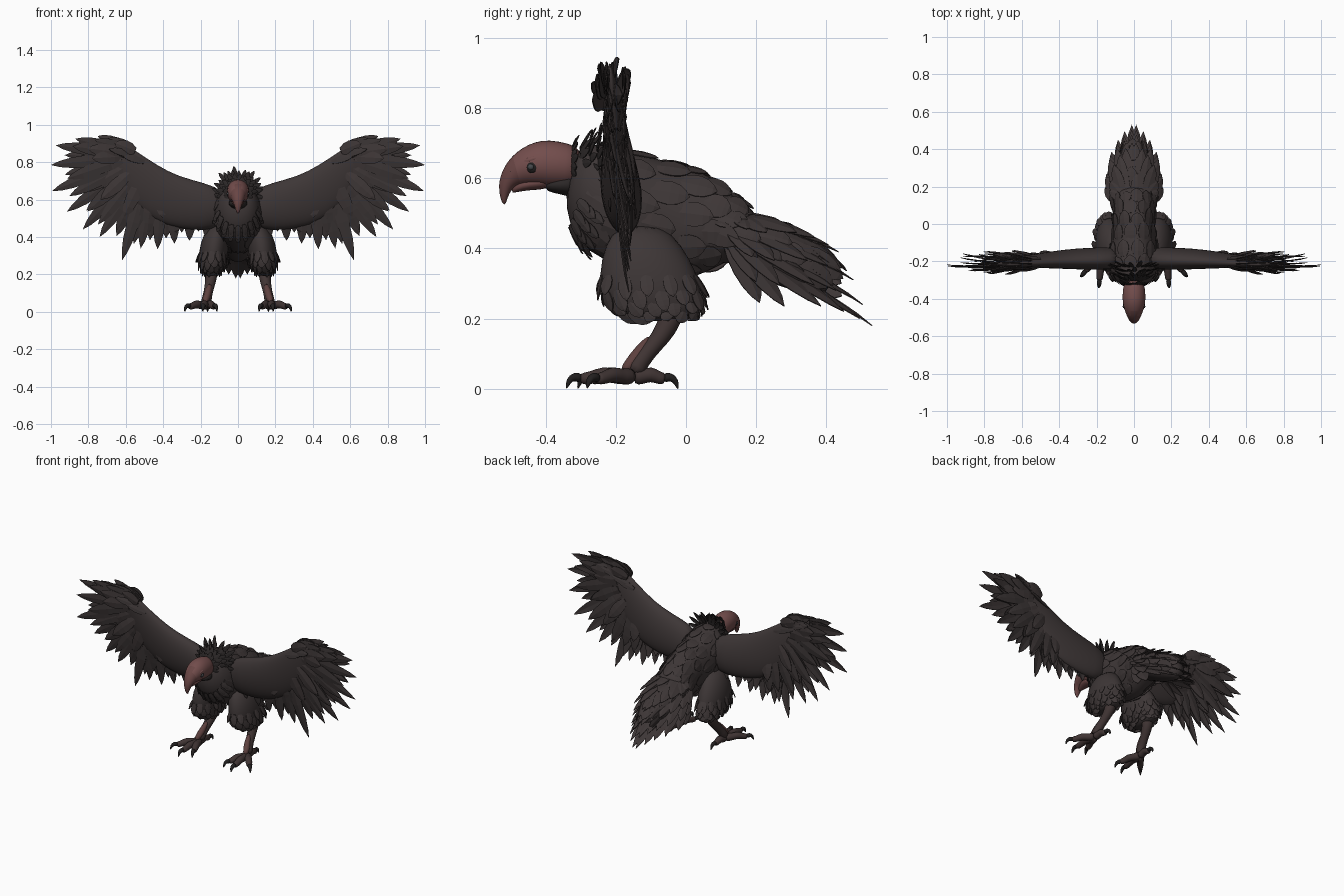
import bpy, bmesh, random
from math import sin, cos, pi, radians
from mathutils import Vector as V

random.seed(4)
default = bpy.data.objects.get("Cube")
if default:
    bpy.data.objects.remove(default)


def material(name, red, green, blue):
    mat = bpy.data.materials.new(name)
    mat.use_nodes = True
    mat.diffuse_color = (red, green, blue, 1)
    shader = next(n for n in mat.node_tree.nodes if n.type == "BSDF_PRINCIPLED")
    shader.inputs["Base Color"].default_value = (red, green, blue, 1)
    shader.inputs["Roughness"].default_value = 0.8
    return mat


plumage = material("charcoal plumage", .047, .037, .037)
flight = material("dark flight feathers", .041, .033, .033)
black = material("black ruff", .024, .02, .02)
skin = material("bare red skin", .17, .074, .072)
beak = material("brown red beak", .14, .06, .058)
shin = material("dull red shin", .11, .052, .049)
scales = material("brown leg scales", .05, .034, .033)
claw = material("black claw", .016, .014, .014)
eye = material("grey eye", .06, .065, .07)


def finish(name, bm, mats, smooth, mirror):
    mesh = bpy.data.meshes.new(name)
    bmesh.ops.recalc_face_normals(bm, faces=bm.faces)
    bm.to_mesh(mesh)
    bm.free()
    for mat in mats:
        mesh.materials.append(mat)
    obj = bpy.data.objects.new(name, mesh)
    bpy.context.collection.objects.link(obj)
    if smooth:
        mesh.shade_smooth()
        obj.modifiers.new("Rounding", "SUBSURF").levels = 1
        obj.modifiers["Rounding"].render_levels = 1
    else:
        solid = obj.modifiers.new("Thickness", "SOLIDIFY")
        solid.thickness, solid.offset = .003, 0
    if mirror:
        obj.modifiers.new("Mirror", "MIRROR")
    return obj


def surface_point(rings, u, angle):
    """Point and outward normal on a lofted skin; a ring is top, bottom, side vector."""
    i = max(0, min(int(u), len(rings) - 2))
    top, bottom, side = (p.lerp(q, u - i) for p, q in zip(rings[i], rings[i + 1]))
    half = (top - bottom) / 2
    offset = half * cos(angle) + side * sin(angle)
    normal = half.normalized() * cos(angle) * side.length + side.normalized() * sin(angle) * half.length
    return (top + bottom) / 2 + offset, normal.normalized()


def loft(name, rings, mats, mirror=False, sides=16, rule=None):
    bm = bmesh.new()
    loops = [[bm.verts.new(surface_point(rings, u, 2 * pi * k / sides)[0]) for k in range(sides)]
             for u in range(len(rings))]
    for a, b in zip(loops, loops[1:]):
        for k in range(sides):
            j = (k + 1) % sides
            bm.faces.new((a[k], a[j], b[j], b[k]))
    bm.faces.new(loops[0])
    bm.faces.new(loops[-1])
    if rule:
        for face in bm.faces:
            face.material_index = rule(face.calc_center_median())
    return finish(name, bm, mats, True, mirror)


def pipe(name, path, radii, mat, sides=10):
    path = [V(p) for p in path]
    rings = []
    for i, (p, r) in enumerate(zip(path, radii)):
        along = path[min(i + 1, len(path) - 1)] - path[max(i - 1, 0)]
        side = along.cross(V((.3, .2, 1))).normalized()
        up = side.cross(along).normalized() * r
        rings.append((p + up, p - up, side * r))
    return loft(name, rings, [mat], True, sides)


def add_feather(bm, base, tip, width, normal):
    """Pointed leaf with a raised quill and a slight curl."""
    along = tip - base
    side = along.cross(normal).normalized()
    up = side.cross(along).normalized()
    previous = None
    for t, w in ((0, .5), (.25, .9), (.5, 1), (.72, .82), (.88, .48)):
        centre = base + along * t + up * along.length * .025 * sin(pi * t)
        row = [bm.verts.new(centre + side * width * w * s + up * width * .12 * (1 - abs(s))) for s in (-1, 0, 1)]
        if previous:
            for k in (0, 1):
                bm.faces.new((previous[k], previous[k + 1], row[k + 1], row[k]))
        previous = row
    end = bm.verts.new(tip)
    for k in (0, 1):
        bm.faces.new((previous[k], previous[k + 1], end))


def feathers(name, specs, mat, mirror=False):
    bm = bmesh.new()
    for spec in specs:
        add_feather(bm, *spec)
    return finish(name, bm, [mat], False, mirror)


def shingles(rings, start, stop, rows, count, spread, reach, width, lift):
    """Overlapping feathers lying along a lofted skin."""
    for r in range(rows):
        u = start + (stop - start) * r / (rows - 1)
        for k in range(count):
            angle = spread * (2 * (k + .5 * (r % 2)) / (count - .5) - 1)
            base, normal = surface_point(rings, u, angle)
            tip, tip_normal = surface_point(rings, u + reach * random.uniform(.75, 1.15), angle)
            yield base - normal * .008, tip + tip_normal * lift, width, normal


def section(top_y, top_z, low_y, low_z, half_width):
    return V((0, top_y, top_z)), V((0, low_y, low_z)), V((half_width, 0, 0))


# Body with flat overlapping feathers
body = [section(*s) for s in (
    (-.31, .69, -.345, .56, .06), (-.26, .70, -.338, .47, .10), (-.18, .69, -.285, .385, .135),
    (-.08, .655, -.16, .33, .125), (0, .637, -.02, .30, .11), (.09, .60, .06, .33, .115),
    (.15, .54, .13, .37, .11), (.22, .49, .2, .40, .07))]
loft("body", body, [plumage], sides=20)
feathers("body_feathers", shingles(body, 1.3, 5.5, 6, 9, radians(150), 1.1, .036, .004), plumage)

# Tail with coverts and long quills
tail = [section(*s) for s in (
    (.05, .57, .02, .39, .10), (.15, .505, .12, .37, .125), (.25, .477, .21, .31, .11),
    (.34, .445, .31, .275, .09), (.43, .355, .41, .25, .05))]
loft("tail", tail, [plumage])
feathers("tail_coverts", shingles(tail, .2, 3.0, 5, 7, radians(115), 1.15, .036, .008), plumage)
quills = []
for x, y, z in ((.012, .53, .18), (.05, .495, .20), (.085, .45, .22),
                (.12, .385, .235), (.14, .28, .235), (.145, .21, .245)):
    outward = V((x * 5, .3, 1))
    quills.append((V((x * .5, .12, .42)), V((x, y, z)), .038, outward))
    quills.append((V((x * .5, .12, .45)), V((x * 1.05, y * .95, z + .06)), .036, outward))
    quills.append((V((x * .5, .12, .48)), V((x * 1.08, y * .9, z + .13)), .036, outward))
    quills.append((V((x * .5, .16, .49)), V((x * .9, y * .82, z + .21)), .034, outward))
feathers("tail_quills", quills, plumage, True)

# Head with hooked beak
head = [section(*s) for s in (
    (-.29, .685, -.31, .57, .05), (-.34, .702, -.35, .575, .06), (-.39, .711, -.38, .572, .063),
    (-.43, .706, -.42, .578, .061), (-.468, .687, -.45, .58, .052), (-.495, .665, -.472, .58, .042),
    (-.518, .635, -.488, .574, .033), (-.533, .597, -.499, .564, .024),
    (-.534, .56, -.508, .545, .015), (-.523, .524, -.514, .524, .005))]
loft("head", head, [skin, beak], rule=lambda c: int(c.y < -.48))
loft("lower_beak", [section(*s) for s in (
    (-.39, .61, -.38, .568, .038), (-.45, .60, -.45, .566, .032),
    (-.482, .59, -.482, .56, .02), (-.497, .575, -.497, .557, .007))], [beak])
loft("throat", [section(*s) for s in (
    (-.30, .62, -.32, .54, .055), (-.36, .61, -.36, .555, .05), (-.41, .59, -.40, .562, .03))], [black])
pipe("eye_socket", ((.037, -.437, .632), (.052, -.439, .632), (.058, -.44, .632)), (.023, .02, .009), claw)
pipe("eye", ((.048, -.441, .632), (.057, -.442, .632), (.061, -.442, .632)), (.011, .010, .003), eye)
pipe("brow", ((.046, -.40, .66), (.049, -.435, .657), (.042, -.465, .645)), (.006, .011, .006), skin)
pipe("nostril", ((.028, -.488, .626), (.033, -.495, .622), (.030, -.503, .617)), (.002, .004, .002), claw)

# Spiky ruff round the neck, swept back and growing towards the shoulders
ruff = []
for row in range(5):
    centre = V((0, -.325 + .024 * row, .635 - .003 * row))
    for k in range(19):
        angle = 2 * pi * (k + .5 * (row % 2)) / 19 + random.uniform(-.06, .06)
        out = V((cos(angle), 0, sin(angle)))
        base = centre + out * (.05 + .005 * row)
        reach = random.uniform(.022, .042) + .012 * row
        tip = base + out * reach + V((0, random.uniform(.01, .035), 0))
        ruff.append((base, tip, .013, V((0, -1, 0))))
feathers("neck_ruff", ruff, black)
chest = ((surface_point(body, 1.1 + .25 * row, pi + .3 * k), surface_point(body, 1.65 + .25 * row, pi + .3 * k))
         for row in range(3) for k in range(-4, 5))
feathers("chest_tufts", [(a, b + n * .01, .016, n) for (a, n), (b, _) in chest], flight)


# Wings: padded arm, then fanned feathers in layers on both faces
def wing_point(x, z, shift=0):
    taper = max(.15, min(1, (z - .25) / .45))
    return V((x, -.215 + .09 * (.9 - z) + shift * taper, z))


arm = [(wing_point(a, b), wing_point(c, d), V((0, t, 0))) for a, b, c, d, t in (
    (.06, .65, .08, .45, .06), (.18, .692, .19, .43, .06), (.32, .727, .30, .44, .056),
    (.43, .785, .42, .47, .046), (.54, .86, .51, .53, .036), (.62, .91, .60, .63, .026),
    (.69, .928, .68, .76, .015), (.74, .93, .73, .87, .006))]
loft("wing_arm", arm, [plumage], True)

tips = [(.75, .94), (.87, .925), (.975, .89), (1, .785), (.995, .645), (.915, .535), (.83, .44),
        (.74, .40), (.62, .275), (.52, .34), (.43, .335), (.34, .365), (.26, .38), (.17, .395)]
roots = [(.55, .86), (.62, .85), (.62, .81), (.58, .74), (.52, .70), (.46, .65), (.34, .62), (.15, .60)]


def along_line(points, fraction):
    t = fraction * (len(points) - 1)
    i = min(int(t), len(points) - 2)
    return V(points[i]).lerp(V(points[i + 1]), t - i)


def fan(count, length, shift, width):
    for i in range(count):
        root, tip = (along_line(line, i / (count - 1)) for line in (roots, tips))
        tip = root.lerp(tip, length * (1 if i % 2 == 0 else random.uniform(.78, .86)))
        wobble = random.uniform(-.04, .04)
        facing = V((0, -1 if shift <= 0 else 1, 0))
        yield wing_point(*root, shift + .006 * (i % 2)), wing_point(*tip, shift + wobble), width, facing


feathers("wing_flight_feathers", fan(2 * len(tips) - 1, 1, 0, .033), flight, True)
for label, side in (("front", -1), ("back", 1)):
    feathers("wing_long_coverts_" + label, fan(15, .78, .014 * side, .036), flight, True)
    feathers("wing_short_coverts_" + label, fan(15, .54, .024 * side, .036), plumage, True)

# Small feathers along the wrist edge
wrist = []
for k in range(5):
    x, z = .50 + .035 * k, .80 + .018 * k
    for shift in (-.022, .022):
        tip = wing_point(x + .12, z + .035, shift * random.uniform(1.2, 2.6))
        wrist.append((wing_point(x, z, shift), tip, .02, V((0, shift, .01))))
feathers("wrist_feathers", wrist, flight, True)

# Thighs, smooth above and ragged below
thigh = [(V((x, front, z)), V((x, back, z)), V((w, 0, 0))) for x, front, back, z, w in (
    (.10, -.19, -.07, .47, .04), (.12, -.235, -.01, .41, .07), (.13, -.25, .035, .33, .08),
    (.135, -.245, .05, .26, .075), (.14, -.20, .045, .215, .055), (.14, -.12, .0, .19, .03))]
loft("thigh", thigh, [plumage], True)
feathers("thigh_feathers", shingles(thigh, 2.1, 3.9, 4, 14, pi, 1.05, .02, .016), plumage, True)

# Legs, toes and claws
pipe("leg", ((.14, -.035, .23), (.145, -.055, .17), (.155, -.09, .125), (.165, -.13, .08), (.172, -.15, .04)),
     (.04, .032, .026, .026, .034), scales)
pipe("shin_skin", ((.150, -.098, .15), (.158, -.128, .11), (.170, -.157, .07), (.176, -.18, .05)),
     (.01, .02, .021, .012), shin)
ankle = V((.172, -.15, .036))
for name, x, y in (("inner", .125, -.275), ("middle", .185, -.305), ("outer", .262, -.255), ("back", .165, -.058)):
    end = V((x, y, .028))
    out = (end - ankle).normalized()
    knuckle = ankle.lerp(end, .55) + V((0, 0, .012))
    pipe(name + "_toe", (ankle, ankle.lerp(end, .3), knuckle, ankle.lerp(end, .8), end),
         (.03, .021, .024, .018, .019), scales)
    pipe(name + "_claw", (end - out * .01, end + out * .014 + V((0, 0, .009)),
                          end + out * .03 - V((0, 0, .003)), end + out * .036 - V((0, 0, .027))),
         (.015, .014, .010, .002), claw)
